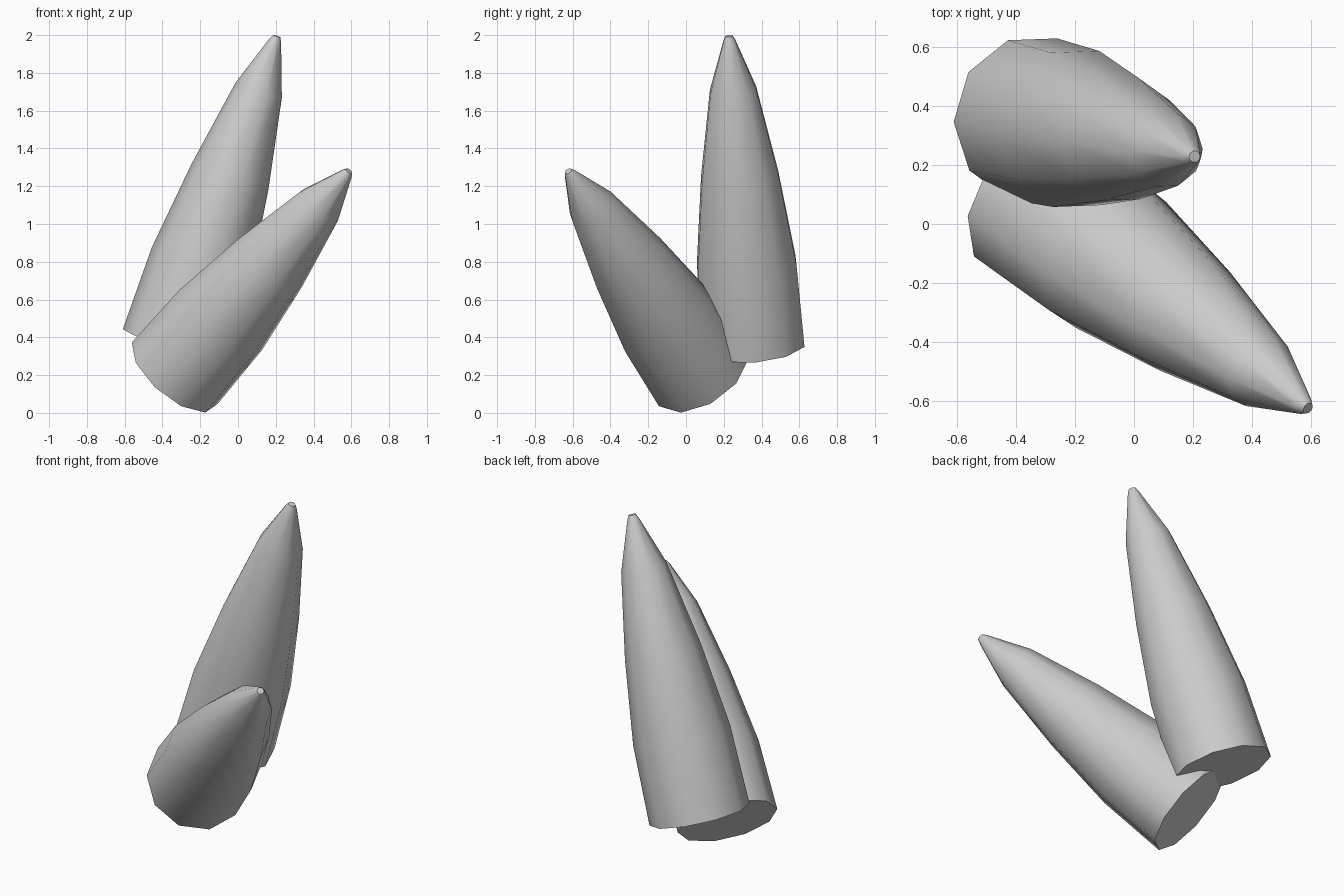
import bpy, bmesh, math
from mathutils import Vector

if "Cube" in bpy.data.objects:
    bpy.data.objects.remove(bpy.data.objects["Cube"])

SIDES = 10
# (fraction along the axis, radius) from base to blunt tip
PROFILE = [(0, 0.284), (0.265, 0.275), (0.545, 0.215),
           (0.825, 0.129), (0.985, 0.033), (1.0, 0.020)]

grey = bpy.data.materials.new("stone grey")
grey.diffuse_color = (0.6, 0.6, 0.6, 1)
grey.use_nodes = True
grey.node_tree.nodes["Principled BSDF"].inputs["Base Color"].default_value = grey.diffuse_color


def spike(name, base, tip, corner):
    """Tapered ten-sided spike; corner is the direction of one base vertex."""
    base, tip = Vector(base), Vector(tip)
    axis = (tip - base).normalized()
    u = Vector(corner)
    u = (u - axis * u.dot(axis)).normalized()
    v = axis.cross(u)
    bm = bmesh.new()
    rings = []
    for t, r in PROFILE:
        c = base.lerp(tip, t)
        rings.append([bm.verts.new(c + r * (u * math.cos(a) + v * math.sin(a)))
                      for a in (2 * math.pi * i / SIDES for i in range(SIDES))])
    for lo, hi in zip(rings, rings[1:]):
        for i in range(SIDES):
            j = (i + 1) % SIDES
            bm.faces.new((lo[i], lo[j], hi[j], hi[i]))
    bm.faces.new(rings[0][::-1])   # flat base
    bm.faces.new(rings[-1])        # blunt tip
    mesh = bpy.data.meshes.new(name)
    bm.to_mesh(mesh)
    bm.free()
    mesh.materials.append(grey)
    ob = bpy.data.objects.new(name, mesh)
    bpy.context.collection.objects.link(ob)
    bpy.ops.object.select_all(action='DESELECT')
    ob.select_set(True)
    bpy.context.view_layer.objects.active = ob
    bpy.ops.object.shade_smooth_by_angle(angle=math.radians(60))


# Tall rear spike and leaning front spike
spike("rear_spike", (-0.34, 0.355, 0.355), (0.205, 0.228, 1.995), (-0.27, -0.01, 0.09))
spike("front_spike", (-0.335, 0.078, 0.21), (0.588, -0.623, 1.28), (0.165, -0.108, -0.205))
